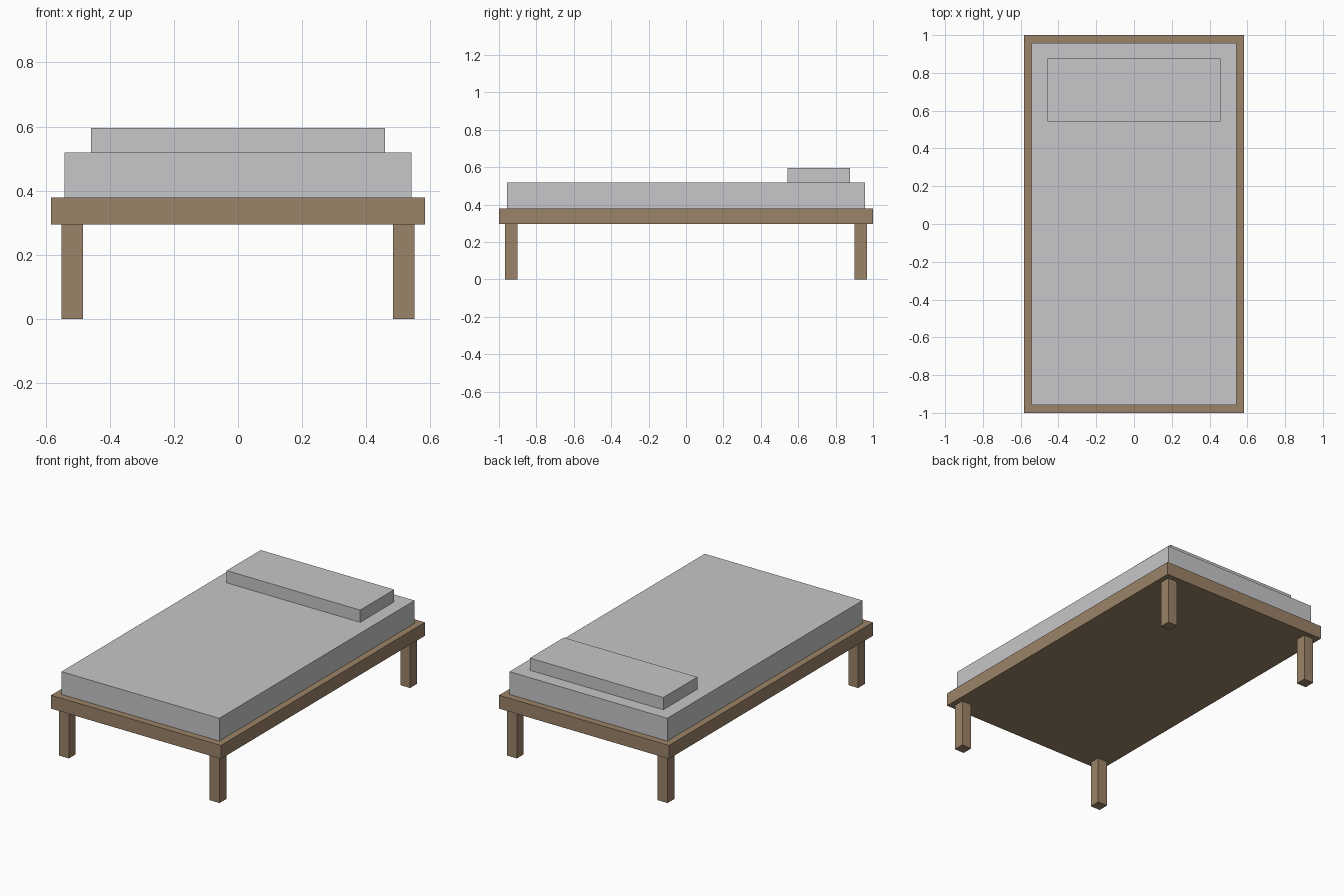
import bpy
import bmesh
from mathutils import Vector

cube = bpy.data.objects.get("Cube")
if cube:
    bpy.data.objects.remove(cube, do_unlink=True)


def make_material(name, color):
    mat = bpy.data.materials.new(name)
    mat.use_nodes = True
    mat.diffuse_color = color
    mat.node_tree.nodes["Principled BSDF"].inputs["Base Color"].default_value = color
    return mat


def add_box(name, center, size, z_bottom, z_top, mat):
    """Box given by its plan centre, plan size and height range."""
    bm = bmesh.new()
    bmesh.ops.create_cube(bm, size=1)
    bmesh.ops.scale(bm, vec=Vector((*size, z_top - z_bottom)), verts=bm.verts)
    mesh = bpy.data.meshes.new(name)
    bm.to_mesh(mesh)
    bm.free()
    mesh.materials.append(mat)
    obj = bpy.data.objects.new(name, mesh)
    obj.location = (*center, (z_bottom + z_top) / 2)
    bpy.context.collection.objects.link(obj)
    return obj


wood = make_material("brown wood", (0.33, 0.228, 0.138, 1))
fabric = make_material("light grey fabric", (0.571, 0.571, 0.59, 1))

FRAME_BOTTOM, FRAME_TOP, MATTRESS_TOP, PILLOW_TOP = 0.295, 0.378, 0.519, 0.595

# Bed base, mattress and pillow stacked on each other
add_box("bed_frame", (0, 0), (1.166, 2), FRAME_BOTTOM, FRAME_TOP, wood)
add_box("mattress", (0, 0), (1.083, 1.914), FRAME_TOP, MATTRESS_TOP, fabric)
add_box("pillow", (0, 0.71), (0.916, 0.333), MATTRESS_TOP, PILLOW_TOP, fabric)

# Four square legs
for side, sx in (("left", 1), ("right", -1)):
    for end, sy in (("front", -1), ("back", 1)):
        add_box(f"{end}_{side}_leg", (sx * 0.517, sy * 0.934), (0.067, 0.067),
                0, FRAME_BOTTOM, wood)
